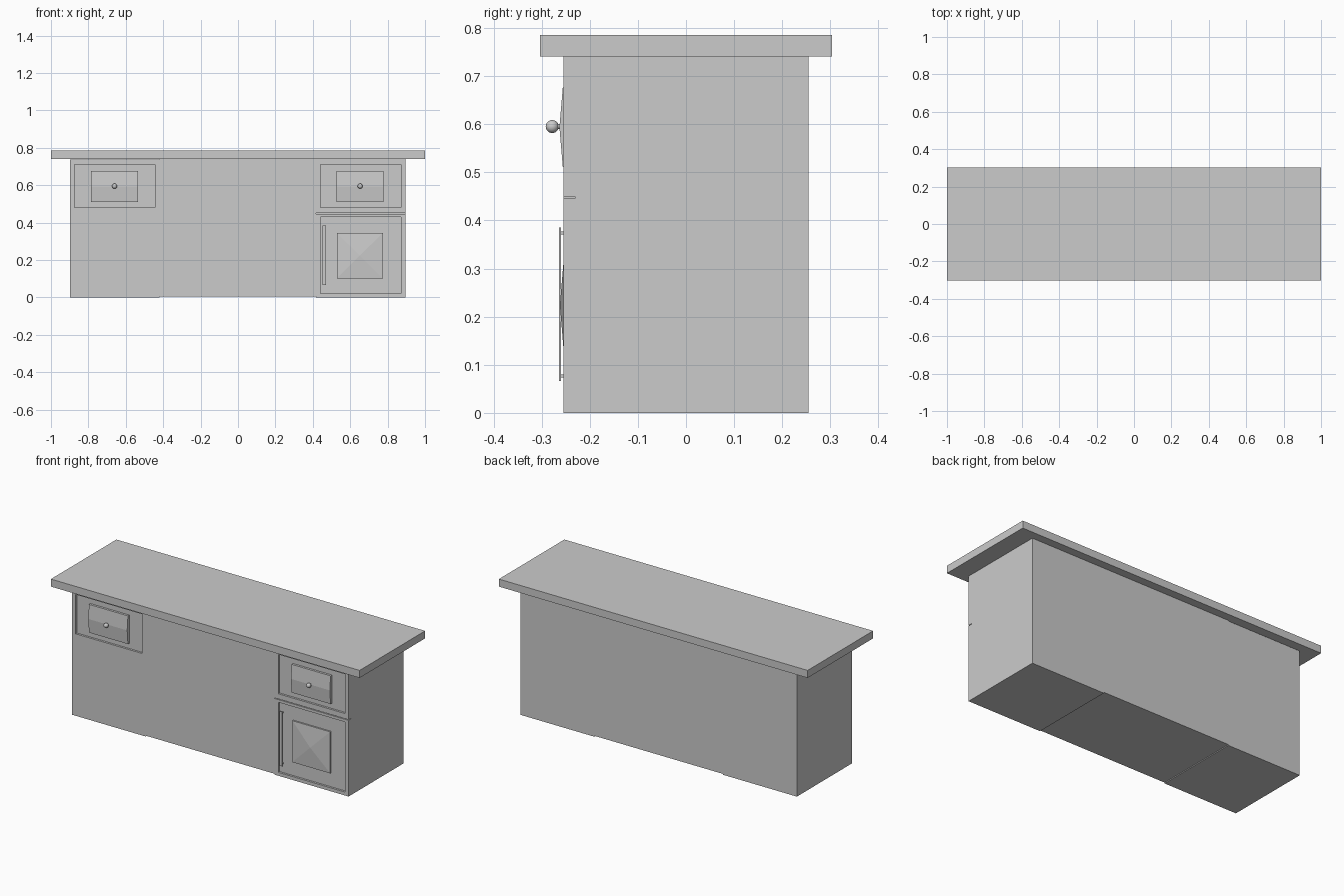
import bpy, bmesh, math
from mathutils import Matrix

if "Cube" in bpy.data.objects:
    bpy.data.objects.remove(bpy.data.objects["Cube"])

FRONT = -0.255      # front plane of the carcass
FLOOR = -0.243      # bottom of the shallow front recesses


def make(name, bm):
    bmesh.ops.recalc_face_normals(bm, faces=bm.faces)
    me = bpy.data.meshes.new(name)
    bm.to_mesh(me)
    bm.free()
    ob = bpy.data.objects.new(name, me)
    bpy.context.collection.objects.link(ob)
    return ob


def box(name, x0, x1, y0, y1, z0, z1):
    bm = bmesh.new()
    m = Matrix.LocRotScale(((x0 + x1) / 2, (y0 + y1) / 2, (z0 + z1) / 2), None,
                           (x1 - x0, y1 - y0, z1 - z0))
    bmesh.ops.create_cube(bm, size=1, matrix=m)
    return make(name, bm)


def carve(ob, x0, x1, y1, z0, z1):
    cutter = box("cutter", x0, x1, -0.4, y1, z0, z1)
    cutter.hide_render = True
    mod = ob.modifiers.new("carve", 'BOOLEAN')
    mod.object, mod.operation, mod.solver = cutter, 'DIFFERENCE', 'EXACT'
    bpy.context.view_layer.objects.active = ob
    bpy.ops.object.modifier_apply(modifier=mod.name)
    bpy.data.objects.remove(cutter)


def raised_panel(name, x0, x1, z0, z1, edge, peak, pyramid):
    """Raised field: a ridge across the width, or a four-sided point."""
    bm = bmesh.new()
    corners = [(x0, z0), (x1, z0), (x1, z1), (x0, z1)]
    back = [bm.verts.new((x, FLOOR + 0.003, z)) for x, z in corners]
    f = [bm.verts.new((x, edge, z)) for x, z in corners]
    zm = (z0 + z1) / 2
    bm.faces.new(back)
    for i in range(4):
        j = (i + 1) % 4
        if pyramid or i in (0, 2):
            bm.faces.new((back[i], back[j], f[j], f[i]))
    if pyramid:
        tip = bm.verts.new(((x0 + x1) / 2, peak, zm))
        for i in range(4):
            bm.faces.new((f[i], f[(i + 1) % 4], tip))
    else:
        a, b = (bm.verts.new((x, peak, zm)) for x in (x0, x1))
        bm.faces.new((f[0], f[1], b, a))
        bm.faces.new((a, b, f[2], f[3]))
        bm.faces.new((back[1], back[2], f[2], b, f[1]))
        bm.faces.new((back[3], back[0], f[0], a, f[3]))
    return make(name, bm)


def knob(name, x, z):
    # ball with a short stem
    bm = bmesh.new()
    bmesh.ops.create_uvsphere(bm, u_segments=24, v_segments=12, radius=0.0135,
                              matrix=Matrix.Translation((x, -0.278, z)))
    bmesh.ops.create_cone(bm, cap_ends=True, segments=16, radius1=0.005,
                          radius2=0.005, depth=0.016,
                          matrix=Matrix.Translation((x, -0.263, z)) @
                          Matrix.Rotation(math.pi / 2, 4, 'X'))
    ob = make(name, bm)
    bpy.ops.object.select_all(action='DESELECT')
    ob.select_set(True)
    bpy.context.view_layer.objects.active = ob
    bpy.ops.object.shade_smooth_by_angle(angle=math.radians(40))


# Worktop
box("desk_top", -1, 1, -0.303, 0.303, 0.741, 0.785)

# Carcass: left unit, middle section, right unit
left = box("left_unit", -0.897, -0.419, FRONT, 0.255, 0, 0.737)
box("middle_section", -0.419, 0.416, FRONT, 0.255, 0.005, 0.741)
right = box("right_unit", 0.416, 0.895, FRONT, 0.255, 0, 0.741)

# Recessed drawer and door fronts, and the gap between drawer and door
carve(left, -0.873, -0.445, FLOOR, 0.48, 0.71)
carve(right, 0.44, 0.871, FLOOR, 0.48, 0.71)
carve(right, 0.44, 0.871, FLOOR, 0.02, 0.43)
carve(right, 0.30, 1.0, -0.231, 0.446, 0.45)

# Drawer fields and knobs
for side, x in (("left", -0.66), ("right", 0.653)):
    raised_panel(side + "_drawer_field", x - 0.126, x + 0.126, 0.511, 0.676,
                 -0.256, -0.263, False)
    knob(side + "_drawer_knob", x, 0.595)

# Door field
raised_panel("door_field", 0.528, 0.774, 0.102, 0.345, -0.252, -0.262, True)

# Door handle: flat bar on two posts
box("door_handle_bar", 0.453, 0.470, -0.264, -0.260, 0.066, 0.385)
for i, z in enumerate((0.077, 0.374)):
    box("door_handle_post_%d" % (i + 1), 0.457, 0.466, -0.261, FLOOR + 0.002,
        z - 0.003, z + 0.003)
